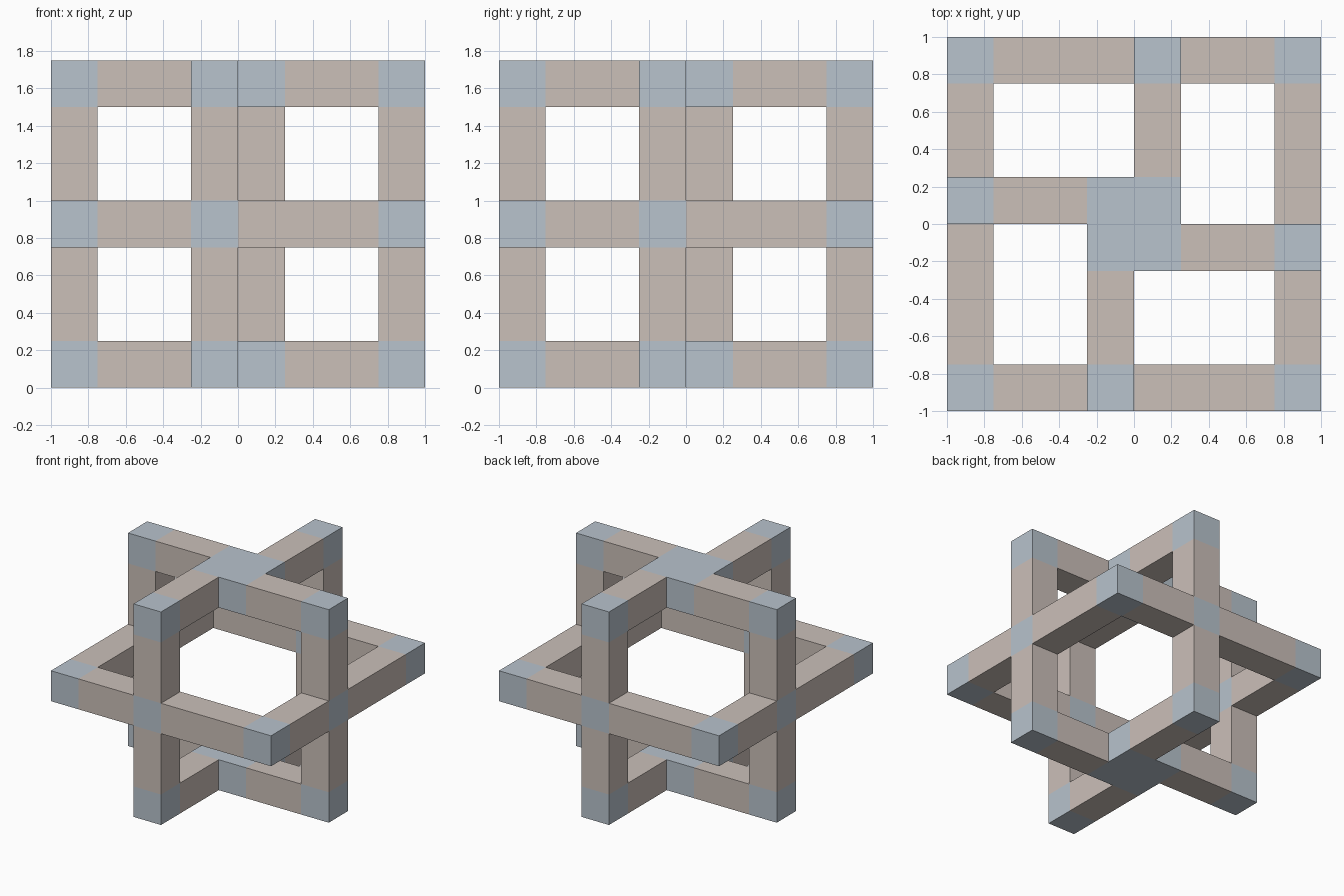
import bpy, bmesh
from mathutils import Vector

if "Cube" in bpy.data.objects:
    bpy.data.objects.remove(bpy.data.objects["Cube"])

S = 0.25  # bar thickness; the whole model sits on this grid


def material(name, rgb):
    m = bpy.data.materials.new(name)
    m.diffuse_color = (*rgb, 1.0)
    m.use_nodes = True
    m.node_tree.nodes["Principled BSDF"].inputs["Base Color"].default_value = m.diffuse_color
    return m


MATS = [material("warm_taupe", (0.597, 0.525, 0.485)),
        material("pale_blue", (0.480, 0.546, 0.610))]

parts, joints = {}, set()
solid = set()


def bar(part, a, b, joint=False):
    """Fill a box of grid cells from corner cell a to corner cell b."""
    lo = [min(p, q) for p, q in zip(a, b)]
    hi = [max(p, q) for p, q in zip(a, b)]
    for i in range(lo[0], hi[0] + 1):
        for j in range(lo[1], hi[1] + 1):
            for k in range(lo[2], hi[2] + 1):
                c = (i, j, k)
                if joint:
                    joints.add(c)
                if c not in solid:
                    solid.add(c)
                    parts.setdefault(part, []).append(c)


def turn(c, n):
    """Rotate a grid cell by n quarter turns around z."""
    i, j, k = c
    for _ in range(n):
        i, j = -1 - j, i
    return (i, j, k)


# centre hubs of the top and bottom crosses
for k, part in ((0, "bottom_cross"), (6, "top_cross")):
    bar(part, (-1, -1, k), (0, 0, k), joint=True)

for n in range(4):
    # middle ring side with its blue corner
    bar("middle_ring", turn((-4, -4, 3), n), turn((-4, -4, 3), n), joint=True)
    bar("middle_ring", turn((-4, -4, 3), n), turn((-4, 3, 3), n))
    # pinwheel arms of the crosses, with blue ends
    for k, part in ((0, "bottom_cross"), (6, "top_cross")):
        bar(part, turn((-4, 0, k), n), turn((-2, 0, k), n))
    # upright post, blue at both ends and where it meets the ring
    bar("upright_posts", turn((-4, 0, 0), n), turn((-4, 0, 6), n))
    for k in (0, 3, 6):
        joints.add(turn((-4, 0, k), n))

# outer skin of each part: only faces with no neighbouring cell
for name, cells in parts.items():
    bm = bmesh.new()
    for c in cells:
        for axis in range(3):
            for s in (-1, 1):
                d = [0, 0, 0]
                d[axis] = s
                if (c[0] + d[0], c[1] + d[1], c[2] + d[2]) in solid:
                    continue
                n, u = Vector(d), Vector((0, 0, 0))
                u[(axis + 1) % 3] = 1
                v = n.cross(u)
                mid = Vector(c) + Vector((0.5, 0.5, 0.5)) + n * 0.5
                quad = [mid + u * p * 0.5 + v * q * 0.5
                        for p, q in ((-1, -1), (1, -1), (1, 1), (-1, 1))]
                f = bm.faces.new([bm.verts.new(p * S) for p in quad])
                f.material_index = int(c in joints)
    bmesh.ops.remove_doubles(bm, verts=bm.verts, dist=0.001)
    bmesh.ops.dissolve_limit(bm, angle_limit=0.01, verts=bm.verts,
                             edges=bm.edges, delimit={'MATERIAL'})
    me = bpy.data.meshes.new(name)
    bm.to_mesh(me)
    bm.free()
    for m in MATS:
        me.materials.append(m)
    bpy.context.collection.objects.link(bpy.data.objects.new(name, me))
